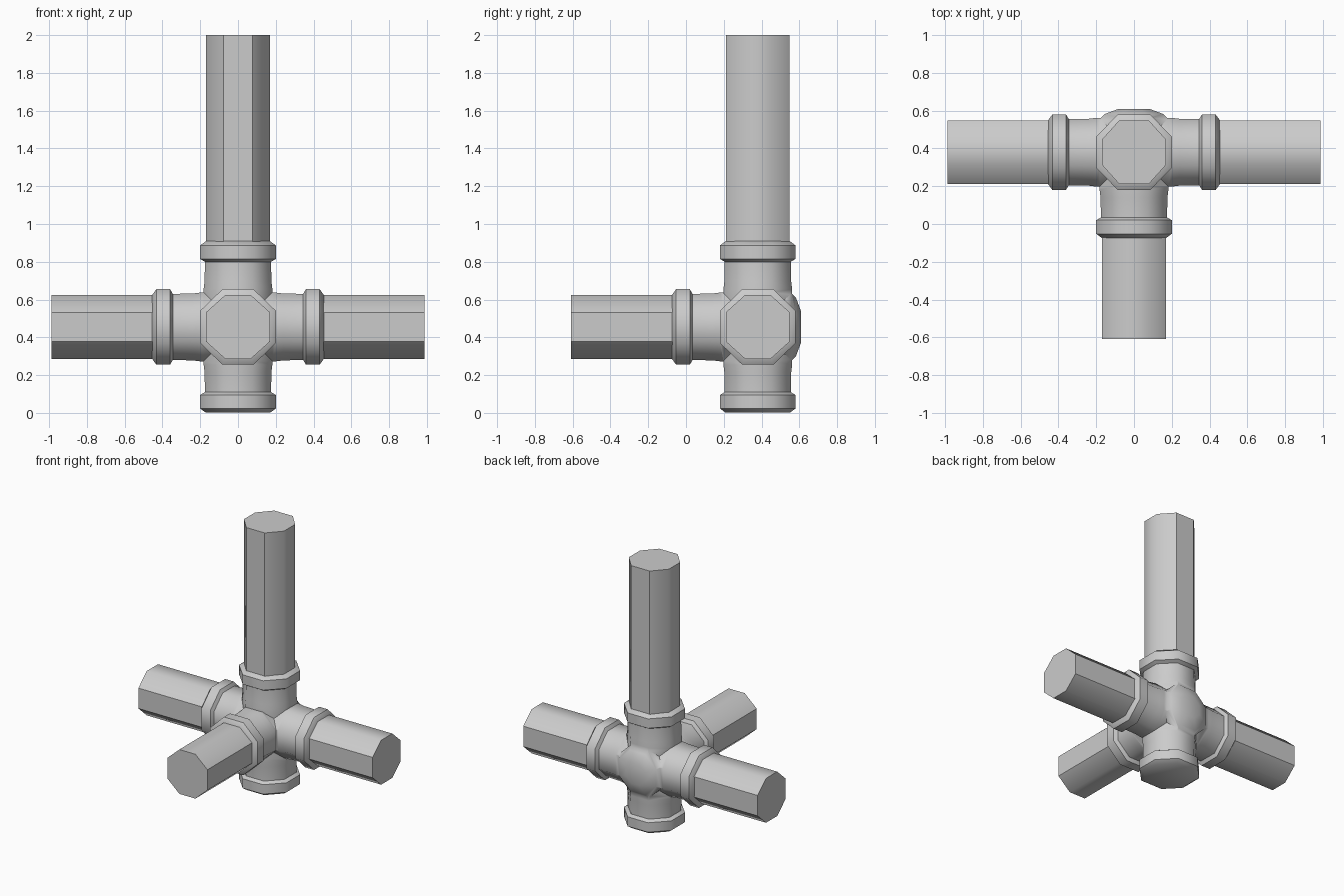
import bpy, bmesh, math
from mathutils import Vector

if "Cube" in bpy.data.objects:
    bpy.data.objects.remove(bpy.data.objects["Cube"])

HUB = Vector((0, 0.38, 0.455))
X, Y, Z = Vector((1, 0, 0)), Vector((0, 1, 0)), Vector((0, 0, 1))


def prism(name, axis, profile, wide=0.43, narrow=0.41):
    """Octagonal sweep along an axis; profile = (distance, apothem) pairs."""
    v = X if abs(axis.y) > 0.5 else Y
    u = axis.cross(v)
    section = [(wide, 1), (-wide, 1), (-1, narrow), (-1, -narrow),
               (-wide, -1), (wide, -1), (1, -narrow), (1, narrow)]
    bm = bmesh.new()
    rings = [[bm.verts.new(HUB + axis * d + u * (a * r) + v * (b * r))
              for a, b in section] for d, r in profile]
    for lo, hi in zip(rings, rings[1:]):
        for i in range(8):
            j = (i + 1) % 8
            bm.faces.new((lo[i], lo[j], hi[j], hi[i]))
    bm.faces.new(rings[0][::-1])
    bm.faces.new(rings[-1])
    bmesh.ops.recalc_face_normals(bm, faces=bm.faces)
    mesh = bpy.data.meshes.new(name)
    bm.to_mesh(mesh)
    bm.free()
    ob = bpy.data.objects.new(name, mesh)
    bpy.context.collection.objects.link(ob)
    return ob


def smooth(ob, degrees):
    bpy.ops.object.select_all(action='DESELECT')
    ob.select_set(True)
    bpy.context.view_layer.objects.active = ob
    bpy.ops.object.shade_smooth_by_angle(angle=math.radians(degrees))


# Fitting: two straight collared runs, a front branch and a domed back
half = [(0.20, 0.182), (0.24, 0.177), (0.345, 0.175), (0.36, 0.2),
        (0.432, 0.2), (0.454, 0.17)]
run = [(-d, r) for d, r in reversed(half)] + half
fitting = prism("pipe_fitting", Z, run)
parts = [
    prism("cross_run", X, run),
    prism("front_branch", -Y, [(0, 0.179)] + half),
    prism("back_dome", Y, [(0, 0.184), (0.172, 0.184), (0.202, 0.155), (0.23, 0.08)]),
]
for part in parts:
    mod = fitting.modifiers.new("union", 'BOOLEAN')
    mod.operation = 'UNION'
    mod.solver = 'EXACT'
    mod.object = part
    bpy.ops.object.select_all(action='DESELECT')
    fitting.select_set(True)
    bpy.context.view_layer.objects.active = fitting
    bpy.ops.object.modifier_apply(modifier=mod.name)
    bpy.data.objects.remove(part, do_unlink=True)
smooth(fitting, 48)

# Octagonal pipes leaving four of the collars
for name, axis, end in (("top_pipe", Z, 1.545), ("left_pipe", -X, 0.988),
                        ("right_pipe", X, 0.988), ("front_pipe", -Y, 0.99)):
    pipe = prism(name, axis, [(0.44, 0.169), (end, 0.169)], 0.46, 0.40)
    smooth(pipe, 45)
